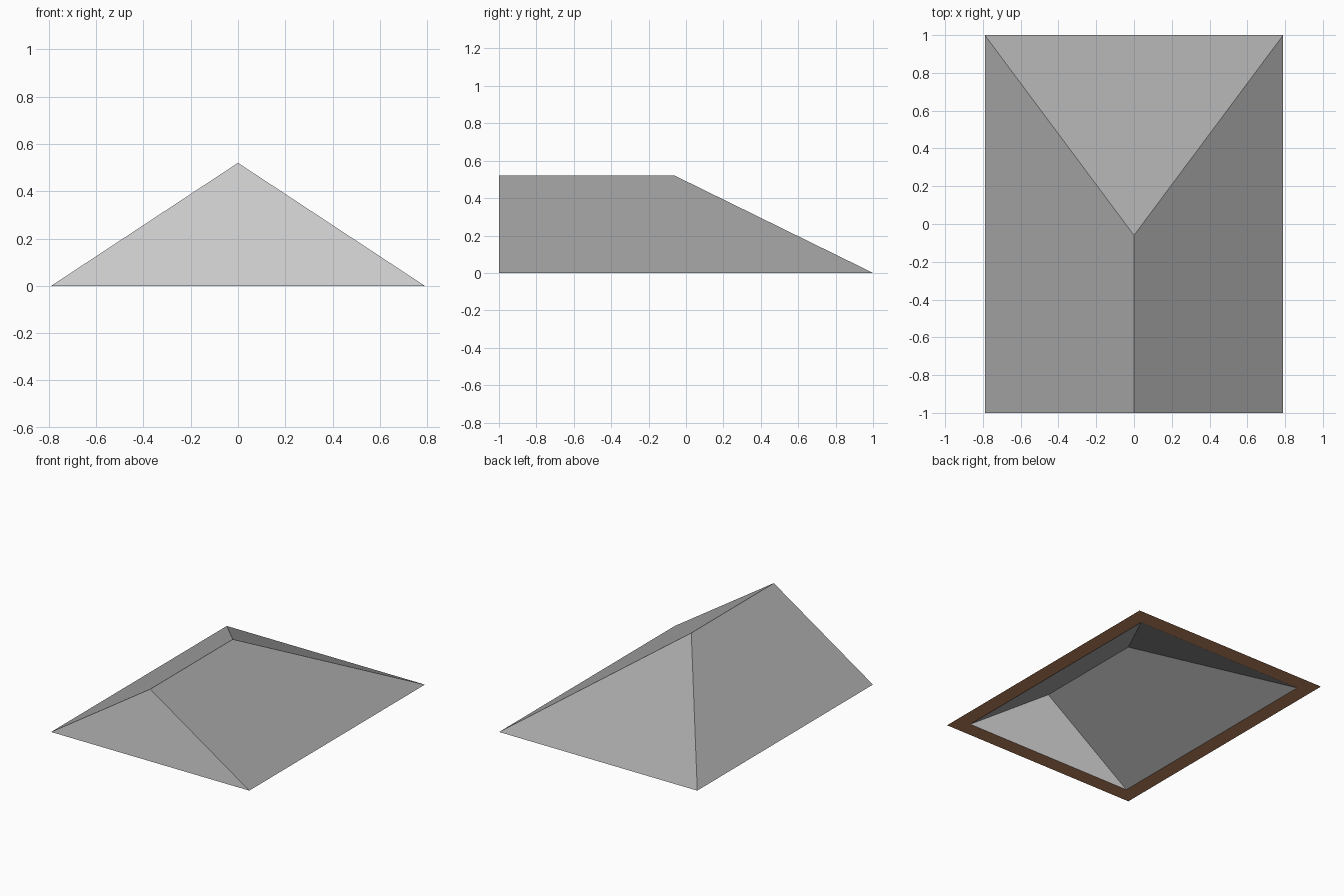
import bpy

if "Cube" in bpy.data.objects:
    bpy.data.objects.remove(bpy.data.objects["Cube"])


def material(name, rgb):
    m = bpy.data.materials.new(name)
    m.diffuse_color = (*rgb, 1)
    m.use_nodes = True
    m.node_tree.nodes["Principled BSDF"].inputs["Base Color"].default_value = m.diffuse_color
    return m


GREY = material("roof grey", (0.386, 0.386, 0.386))
PALE = material("gable pale grey", (0.723, 0.723, 0.723))
WOOD = material("eaves brown", (0.521, 0.238, 0.114))


def part(name, verts, faces, mat):
    mesh = bpy.data.meshes.new(name)
    mesh.from_pydata(verts, [], faces)
    mesh.materials.append(mat)
    obj = bpy.data.objects.new(name, mesh)
    bpy.context.collection.objects.link(obj)
    return obj


def skin(half, front, back, hip, height):
    """Corners of a roof with a front gable and a hipped back end."""
    return [(-half, front, 0), (half, front, 0), (half, back, 0),
            (-half, back, 0), (0, front, height), (0, hip, height)]


SLOPES = [(1, 2, 5, 4), (3, 0, 4, 5), (2, 3, 5)]  # right, left, hip
GABLE = [(0, 1, 4)]

outer = skin(0.79, -1.0, 1.0, -0.06, 0.52)
inner = skin(0.68, -0.89, 0.885, -0.06, 0.48)


def double(faces):
    """Outer faces plus the same faces of the inner skin, turned inwards."""
    return faces + [tuple(i + 6 for i in reversed(f)) for f in faces]


# Sloping roof and front gable, each with an outer and an inner skin
part("roof_slopes", outer + inner, double(SLOPES), GREY)
part("front_gable", outer + inner, double(GABLE), PALE)

# Flat border closing the gap between the skins on the underside
rim = [(i, i + 6, (i + 1) % 4 + 6, (i + 1) % 4) for i in range(4)]
part("eaves_border", outer + inner, rim, WOOD)
